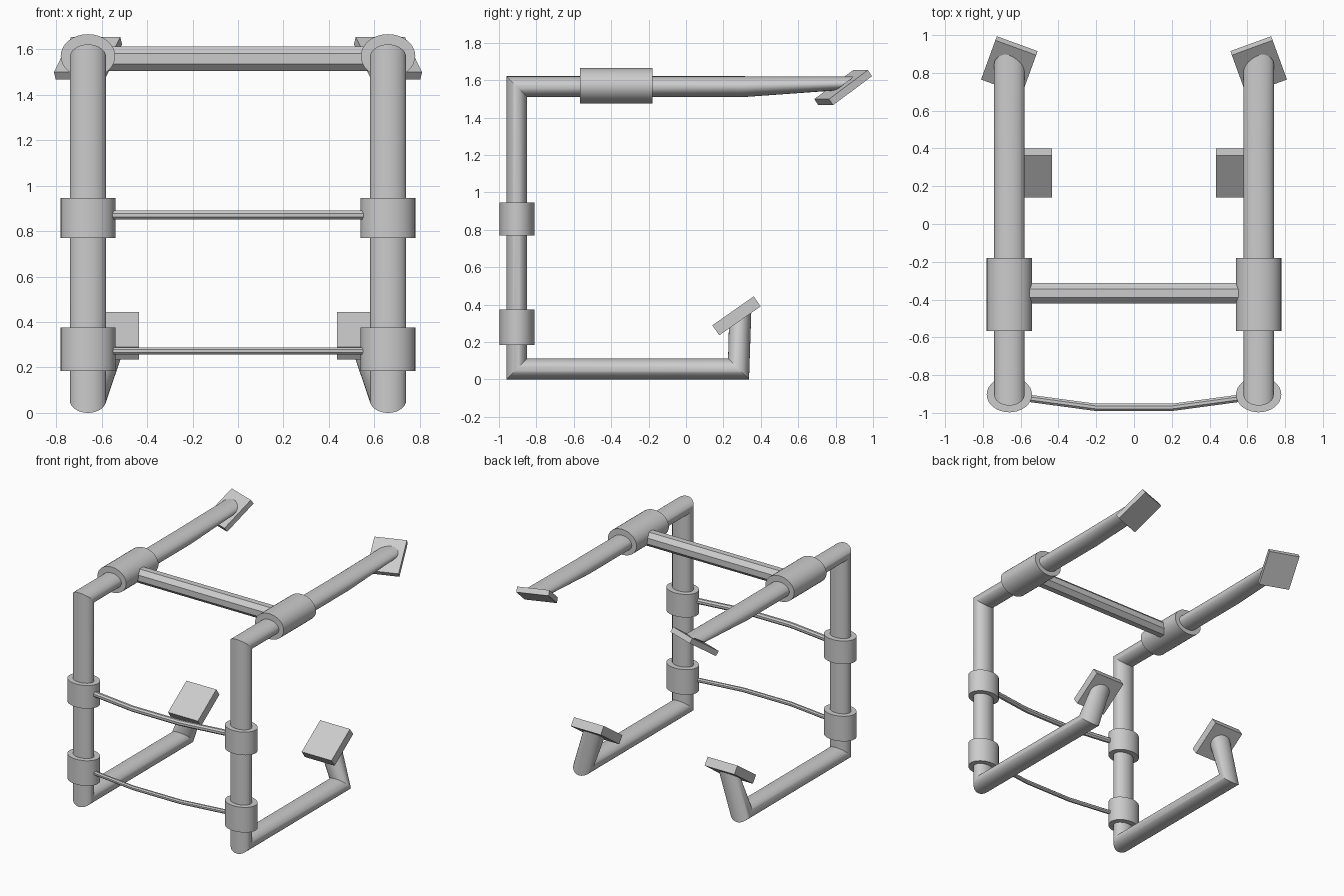
import bpy, bmesh, math
from mathutils import Vector, Matrix

if "Cube" in bpy.data.objects:
    bpy.data.objects.remove(bpy.data.objects["Cube"])


def finish(name, bm, mirror=False, smooth=True):
    bmesh.ops.recalc_face_normals(bm, faces=bm.faces)
    me = bpy.data.meshes.new(name)
    bm.to_mesh(me)
    bm.free()
    ob = bpy.data.objects.new(name, me)
    bpy.context.collection.objects.link(ob)
    if mirror:
        m = ob.modifiers.new("Mirror", 'MIRROR')
        m.use_axis = (True, False, False)
        m.use_mirror_merge = False
    if smooth:
        bpy.ops.object.select_all(action='DESELECT')
        ob.select_set(True)
        bpy.context.view_layer.objects.active = ob
        bpy.ops.object.shade_smooth_by_angle(angle=math.radians(30))
    return ob


def sweep(name, rings, sides, mirror=False, smooth=True, phase=0.0):
    """Loft elliptical rings given as (centre, half axis u, half axis v)."""
    bm = bmesh.new()
    loops = []
    for c, u, v in rings:
        c, u, v = Vector(c), Vector(u), Vector(v)
        loop = []
        for i in range(sides):
            a = 2 * math.pi * (i + phase) / sides
            loop.append(bm.verts.new(c + u * math.cos(a) + v * math.sin(a)))
        loops.append(loop)
    for p, q in zip(loops, loops[1:]):
        for i in range(sides):
            j = (i + 1) % sides
            bm.faces.new((p[i], p[j], q[j], q[i]))
    bm.faces.new(loops[0])
    bm.faces.new(loops[-1])
    return finish(name, bm, mirror, smooth)


def pad(name, centre, size, tilt, yaw):
    bm = bmesh.new()
    bmesh.ops.create_cube(bm, size=1)
    mat = (Matrix.Translation(centre) @ Matrix.Rotation(math.radians(yaw), 4, 'Z')
           @ Matrix.Rotation(math.radians(tilt), 4, 'X') @ Matrix.Diagonal((*size, 1)))
    bm.transform(mat)
    return finish(name, bm, mirror=True, smooth=False)


# Side frame: oval tube with mitred corners, from lower pad to upper pad
X, R = 0.66, 0.056
U = (0.08, 0, 0)
sweep("side_frame", [
    ((0.56, 0.29, 0.345), U, (0, -0.06, -0.04)),
    ((X, 0.281, R), U, (0, -R, R)),
    ((X, -0.905, R), U, (0, R, R)),
    ((X, -0.905, 1.565), U, (0, R, -R)),
    ((X, 0.30, 1.565), U, (0, 0, -R)),
    ((X, 0.85, 1.582), U, (0, -0.05, -0.037)),
], 32, mirror=True)

# Collars on the uprights and on the top tubes
for name, z0, z1 in (("lower_collar", 0.185, 0.375), ("middle_collar", 0.77, 0.945)):
    sweep(name, [((X, -0.903, z), (0.12, 0, 0), (0, 0.094, 0)) for z in (z0, z1)],
          32, mirror=True)
sweep("top_collar", [((X, y, 1.57), (0.12, 0, 0), (0, 0, 0.096)) for y in (-0.567, -0.18)],
      32, mirror=True)

# Mounting pads
pad("upper_pad", (0.66, 0.84, 1.56), (0.23, 0.27, 0.04), 35, 20)
pad("lower_pad", (0.56, 0.27, 0.34), (0.25, 0.27, 0.065), 35, 0)

# Octagonal crossbar between the top collars
r = 0.058
sweep("top_crossbar", [((x, -0.366, 1.558), (0, r, 0), (0, 0, r)) for x in (-0.58, 0.58)],
      8, smooth=False, phase=0.5)

# Thin rods that bow forward between the uprights
for name, z, r in (("middle_rod", 0.87, 0.021), ("lower_rod", 0.272, 0.016)):
    path = [(-0.60, -0.917), (-0.2, -0.971), (0.2, -0.971), (0.60, -0.917)]
    sweep(name, [((x, y, z), (0, r, 0), (0, 0, r)) for x, y in path],
          8, smooth=False, phase=0.5)
